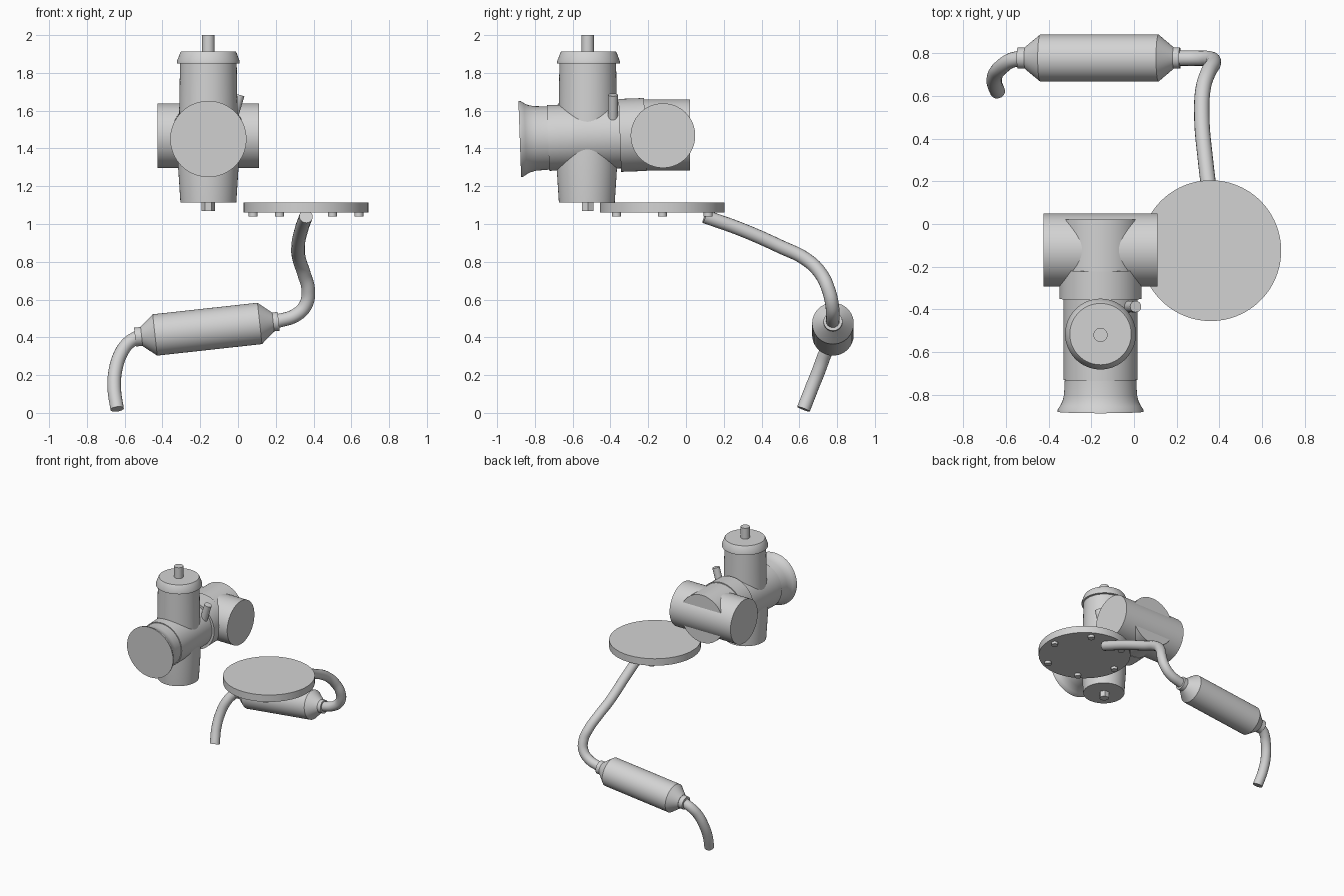
import bpy, bmesh, math
from mathutils import Vector

cube = bpy.data.objects.get("Cube")
if cube:
    bpy.data.objects.remove(cube, do_unlink=True)

metal = bpy.data.materials.new("light_grey_metal")
metal.use_nodes = True
GREY = (0.65, 0.65, 0.65, 1)
metal.diffuse_color = GREY
metal.node_tree.nodes["Principled BSDF"].inputs["Base Color"].default_value = GREY


def add_object(name, mesh):
    """Link a mesh, colour it and smooth it while keeping its edges sharp."""
    mesh.materials.clear()
    mesh.materials.append(metal)
    obj = bpy.data.objects.new(name, mesh)
    bpy.context.collection.objects.link(obj)
    bpy.ops.object.select_all(action='DESELECT')
    obj.select_set(True)
    bpy.context.view_layer.objects.active = obj
    bpy.ops.object.shade_smooth_by_angle(angle=math.radians(30))
    return obj


def turned(name, origin, axis, profile, sides=64):
    """Closed solid of revolution; profile holds (distance along axis, radius)."""
    rot = Vector(axis).to_track_quat('Z', 'Y')
    bm = bmesh.new()
    rings = []
    for dist, radius in profile:
        ring = []
        for i in range(sides):
            a = math.tau * i / sides
            p = Vector((radius * math.cos(a), radius * math.sin(a), dist))
            ring.append(bm.verts.new(Vector(origin) + rot @ p))
        rings.append(ring)
    for low, high in zip(rings, rings[1:]):
        for i in range(sides):
            j = (i + 1) % sides
            bm.faces.new((low[i], low[j], high[j], high[i]))
    bm.faces.new(rings[0][::-1])
    bm.faces.new(rings[-1])
    bmesh.ops.recalc_face_normals(bm, faces=bm.faces)
    mesh = bpy.data.meshes.new(name)
    bm.to_mesh(mesh)
    bm.free()
    return add_object(name, mesh)


def pipe(name, points, radius):
    """Round capped pipe through the points, converted to a mesh."""
    curve = bpy.data.curves.new(name + "_path", 'CURVE')
    curve.dimensions = '3D'
    curve.bevel_depth = radius
    curve.bevel_resolution = 6
    curve.resolution_u = 10
    curve.use_fill_caps = True
    spline = curve.splines.new('BEZIER')
    spline.bezier_points.add(len(points) - 1)
    for bp, co in zip(spline.bezier_points, points):
        bp.co = co
        bp.handle_left_type = bp.handle_right_type = 'AUTO'
    helper = bpy.data.objects.new(name + "_path", curve)
    bpy.context.collection.objects.link(helper)
    bpy.context.view_layer.update()
    deps = bpy.context.evaluated_depsgraph_get()
    mesh = bpy.data.meshes.new_from_object(helper.evaluated_get(deps))
    bpy.data.objects.remove(helper, do_unlink=True)
    return add_object(name, mesh)


UP = (0, 0, 1)
CX, CY = -0.157, -0.52       # carburettor column axis

# Carburettor column: float bowl, slide chamber, cap, cable pin and drain nut
turned("slide_chamber", (CX, CY, 0), UP, [(1.45, 0.157), (1.85, 0.15)])
turned("float_bowl", (CX, CY - 0.005, 0), UP, [(1.115, 0.148), (1.30, 0.16), (1.45, 0.16)])
turned("chamber_cap", (CX, CY + 0.004, 0), UP,
       [(1.85, 0.166), (1.862, 0.166), (1.905, 0.15), (1.914, 0.144)])
turned("cable_pin", (CX, CY, 0), UP, [(1.9, 0.033), (2.0, 0.033)], 32)
turned("drain_nut", (CX, CY, 0), UP, [(1.07, 0.036), (1.13, 0.036)], 6)

# Intake barrel, tilted slightly upward towards the rear
MOUTH = (CX, -0.88, 1.45)
TILT = (0, 1, 0.036)
turned("bell_mouth", MOUTH, TILT,
       [(0, 0.202), (0.012, 0.2), (0.03, 0.188), (0.05, 0.178), (0.08, 0.171), (0.16, 0.167)])
turned("barrel", MOUTH, TILT, [(0.15, 0.174), (0.56, 0.174)])
turned("clamp_sleeve", MOUTH, TILT, [(0.53, 0.193), (0.665, 0.193)])
turned("idle_screw", (-0.035, -0.387, 1.54), (0.3, 0, 1), [(0, 0.027), (0.15, 0.027)], 24)

# Rear manifold: stub crossing a transverse cylinder
turned("manifold_stub", (CX, -0.3, 1.472), (0, 1, 0), [(0, 0.188), (0.322, 0.188)])
turned("cross_cylinder", (-0.425, -0.122, 1.468), (1, 0, 0), [(0, 0.171), (0.535, 0.171)])

# Round plate with a ring of studs underneath
PX, PY = 0.36, -0.125
turned("round_plate", (PX, PY, 0), UP, [(1.06, 0.33), (1.115, 0.33)], 96)
for k in range(6):
    a = k * math.pi / 3
    turned("plate_stud", (PX + 0.28 * math.cos(a), PY + 0.28 * math.sin(a), 0), UP,
           [(1.04, 0.024), (1.07, 0.024)], 24)

# Exhaust: header pipe, silencer with collars, tail pipe
pipe("header_pipe", [(0.36, 0.10, 1.04), (0.335, 0.3, 0.968), (0.318, 0.5, 0.88),
                     (0.325, 0.64, 0.81), (0.35, 0.715, 0.735), (0.372, 0.755, 0.65),
                     (0.36, 0.773, 0.575), (0.31, 0.777, 0.52), (0.2, 0.777, 0.483)], 0.036)
SLOPE = (1, 0, 0.11)
LEFT_END = (-0.545, 0.778, 0.401)
turned("silencer", LEFT_END, SLOPE,
       [(0.035, 0.052), (0.106, 0.11), (0.664, 0.11), (0.74, 0.046)])
turned("tail_collar", LEFT_END, SLOPE, [(0, 0.05), (0.04, 0.05)], 32)
turned("header_collar", LEFT_END, SLOPE, [(0.73, 0.05), (0.765, 0.05)], 32)
pipe("tail_pipe", [(-0.53, 0.778, 0.402), (-0.58, 0.765, 0.37), (-0.62, 0.737, 0.315),
                   (-0.648, 0.705, 0.23), (-0.655, 0.665, 0.13), (-0.64, 0.622, 0.02)], 0.036)
